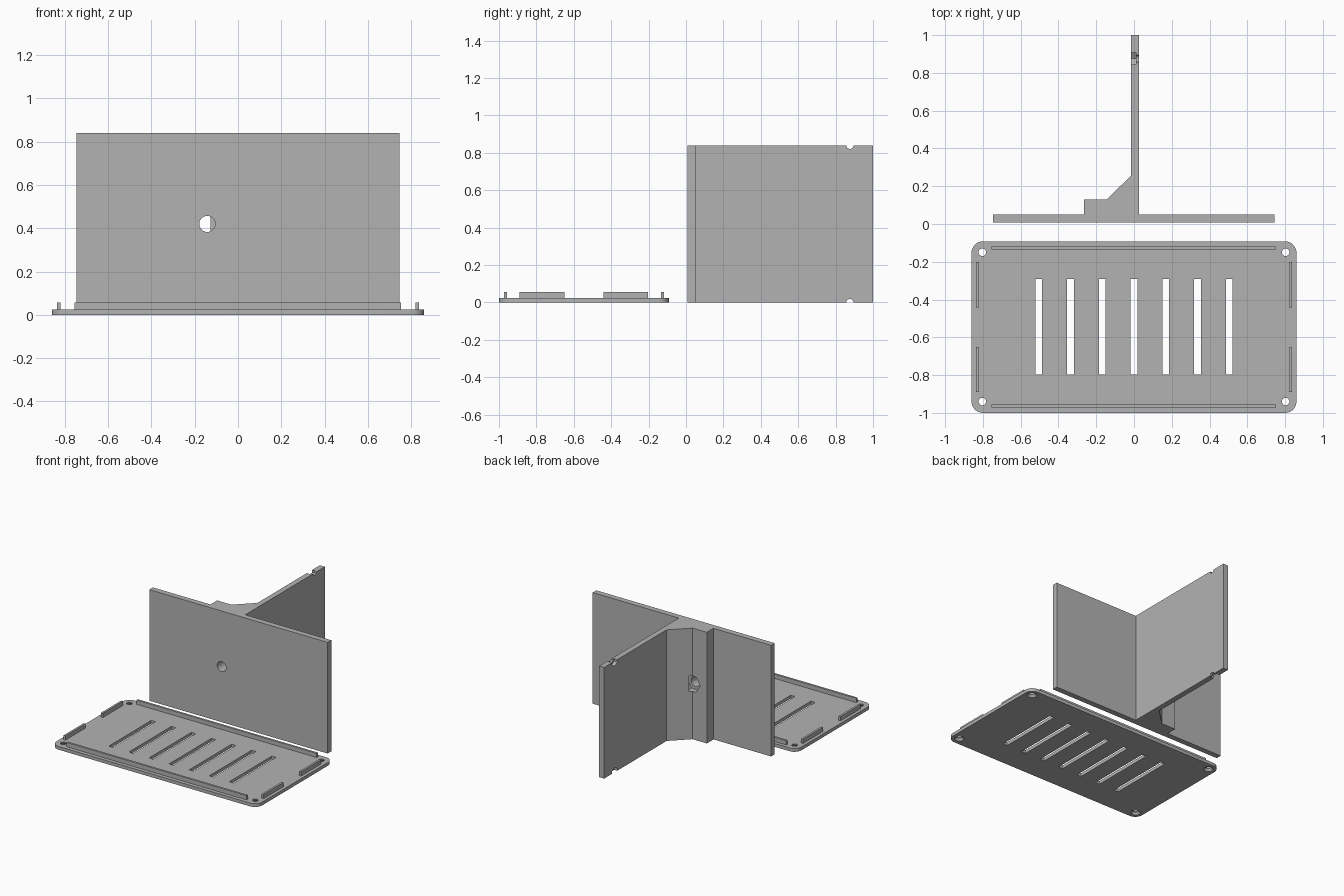
import bpy
import bmesh
from math import pi, radians, sin, cos
from mathutils import Matrix

if "Cube" in bpy.data.objects:
    bpy.data.objects.remove(bpy.data.objects["Cube"])

# Single flat colour
grey = bpy.data.materials.new("plain_grey")
grey.use_nodes = True
colour = (0.45, 0.45, 0.45, 1)
grey.diffuse_color = colour
grey.node_tree.nodes["Principled BSDF"].inputs["Base Color"].default_value = colour


def make_object(name, bm):
    bmesh.ops.recalc_face_normals(bm, faces=bm.faces)
    mesh = bpy.data.meshes.new(name)
    bm.to_mesh(mesh)
    bm.free()
    mesh.materials.append(grey)
    obj = bpy.data.objects.new(name, mesh)
    bpy.context.collection.objects.link(obj)
    return obj


def extrude_outline(name, points, z0, z1):
    bm = bmesh.new()
    face = bm.faces.new([bm.verts.new((x, y, z0)) for x, y in points])
    top = bmesh.ops.extrude_face_region(bm, geom=[face])["geom"]
    bmesh.ops.translate(bm, vec=(0, 0, z1 - z0),
                        verts=[v for v in top if isinstance(v, bmesh.types.BMVert)])
    return make_object(name, bm)


def add_box(bm, x0, x1, y0, y1, z0, z1):
    matrix = Matrix.Translation(((x0 + x1) / 2, (y0 + y1) / 2, (z0 + z1) / 2))
    bmesh.ops.create_cube(bm, size=1, matrix=matrix @ Matrix.Diagonal((x1 - x0, y1 - y0, z1 - z0, 1)))


def add_prism(bm, centre, axis, sides, r1, r2, depth, spin=0):
    turn = {"X": Matrix.Rotation(pi / 2, 4, "Y"),
            "Y": Matrix.Rotation(-pi / 2, 4, "X"),
            "Z": Matrix.Identity(4)}[axis]
    bmesh.ops.create_cone(bm, cap_ends=True, segments=sides, radius1=r1, radius2=r2, depth=depth,
                          matrix=Matrix.Translation(centre) @ turn @ Matrix.Rotation(spin, 4, "Z"))


def cut(target, bm):
    cutter = make_object("cutter", bm)
    cutter.hide_render = True
    mod = target.modifiers.new("cut", "BOOLEAN")
    mod.operation = "DIFFERENCE"
    mod.solver = "EXACT"
    mod.object = cutter
    bpy.context.view_layer.objects.active = target
    bpy.ops.object.modifier_apply(modifier=mod.name)
    bpy.data.objects.remove(cutter)


# Upright T-shaped wall with a reinforcing block in one corner
height = 0.84
wall = extrude_outline("divider_wall", [
    (-0.747, 0.007), (0.745, 0.007), (0.745, 0.05), (0.026, 0.05), (0.026, 1),
    (-0.016, 1), (-0.016, 0.255), (-0.145, 0.13), (-0.265, 0.13), (-0.265, 0.05),
    (-0.747, 0.05)], 0, height)

# Screw hole through the front, with a hexagonal nut pocket behind
bm = bmesh.new()
add_prism(bm, (-0.142, 0.02, height / 2), "Y", 32, 0.037, 0.037, 0.254)
cut(wall, bm)
bm = bmesh.new()
add_prism(bm, (-0.142, 0.1185, height / 2), "Y", 6, 0.067, 0.067, 0.057, pi / 2)
cut(wall, bm)

# Half holes and half nut pockets at the top and bottom of the stem
for z in (0, height):
    bm = bmesh.new()
    add_prism(bm, (0, 0.876, z), "X", 24, 0.019, 0.019, 0.2)
    cut(wall, bm)
    bm = bmesh.new()
    add_prism(bm, (-0.015, 0.876, z), "X", 6, 0.037, 0.037, 0.05, pi / 2)
    cut(wall, bm)

# Rounded cover plate
half_x, y_front, y_back, radius, thick = 0.86, -1, -0.092, 0.06, 0.025
corners = [(half_x - radius, y_back - radius, 0), (radius - half_x, y_back - radius, 90),
           (radius - half_x, y_front + radius, 180), (half_x - radius, y_front + radius, 270)]
outline = [(cx + radius * cos(radians(start + step * 11.25)),
            cy + radius * sin(radians(start + step * 11.25)))
           for cx, cy, start in corners for step in range(9)]
plate = extrude_outline("cover_plate", outline, 0, thick)

# Ventilation slots
bm = bmesh.new()
for i in range(-3, 4):
    add_box(bm, i * 0.168 - 0.018, i * 0.168 + 0.018, -0.797, -0.291, -0.1, 0.1)
cut(plate, bm)

# Corner screw holes, countersunk from below
for r1, r2, z, depth in ((0.02, 0.02, 0, 0.2), (0.042, 0.018, 0.005, 0.03)):
    bm = bmesh.new()
    for x in (-0.803, 0.803):
        for y in (-0.15, -0.94):
            add_prism(bm, (x, y, z), "Z", 24, r1, r2, depth)
    cut(plate, bm)

# Locating ridges along the edges
bm = bmesh.new()
for y in (-0.126, -0.964):
    add_box(bm, -0.755, 0.752, y - 0.008, y + 0.008, 0.02, 0.057)
for x in (-0.828, 0.828):
    for y in (-0.322, -0.77):
        add_box(bm, x - 0.008, x + 0.008, y - 0.12, y + 0.12, 0.02, 0.057)
ridges = make_object("locating_ridges", bm)

# Smooth the curved cuts while keeping flat faces crisp
bpy.ops.object.select_all(action="DESELECT")
for obj in (wall, plate):
    obj.select_set(True)
bpy.context.view_layer.objects.active = wall
bpy.ops.object.shade_smooth_by_angle(angle=radians(25))
